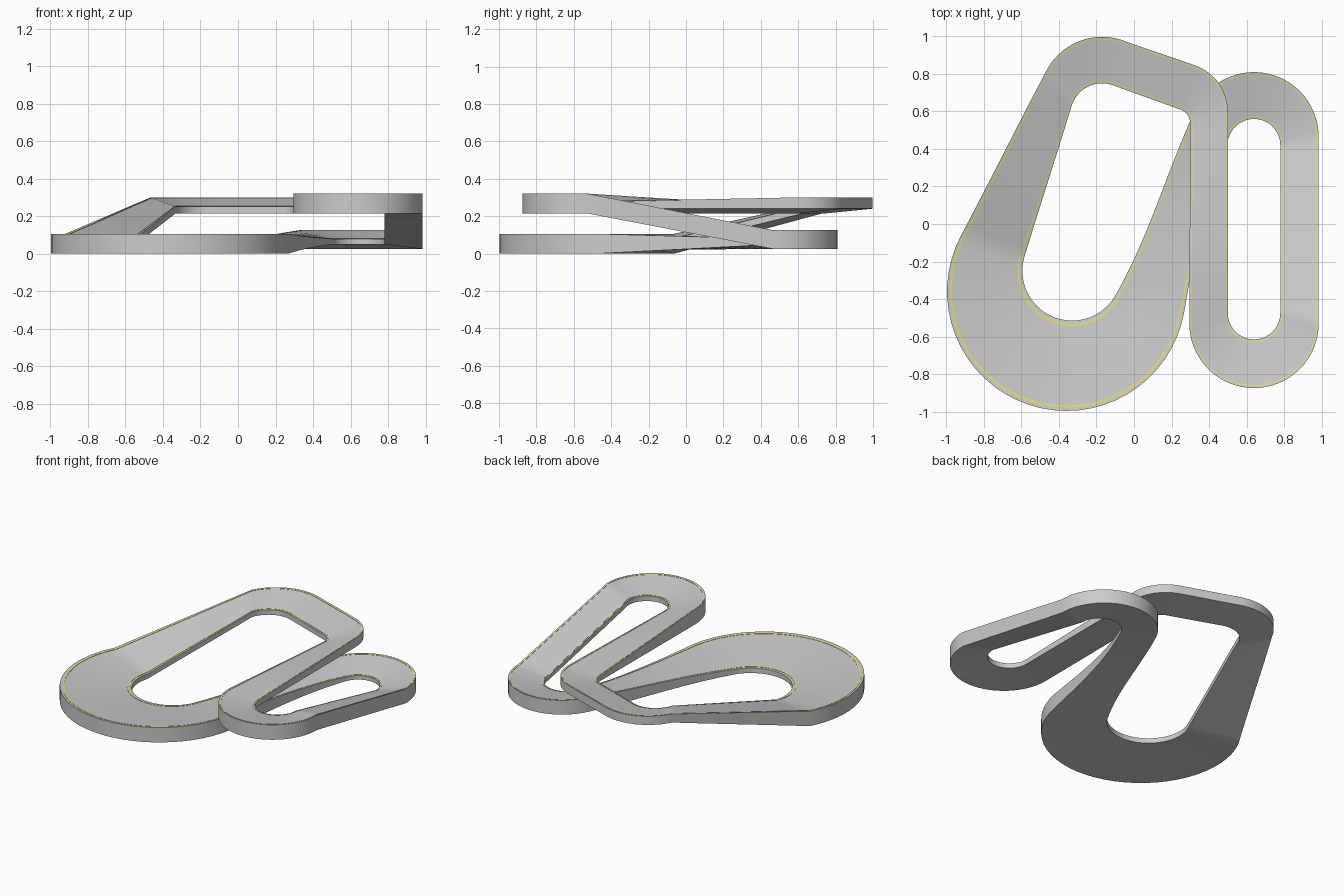
import bpy, bmesh
from math import radians, sin, cos
from mathutils import Vector

if "Cube" in bpy.data.objects:
    bpy.data.objects.remove(bpy.data.objects["Cube"])

# Turns in driving order: turn direction (+1 = left turn), then outer and inner edge as
# (centre x, centre y, radius, start angle, end angle, bottom z, top z)
TURNS = [
    (1, (-0.36, -0.36, 0.637, 152, 350, 0.0, 0.105), (-0.33, -0.25, 0.265, 163, 330, 0.02, 0.055)),
    (-1, (0.64, 0.465, 0.345, 155, 0, 0.025, 0.125), (0.64, 0.42, 0.14, 155, 0, 0.05, 0.078)),
    (-1, (0.64, -0.53, 0.345, 0, -180, 0.215, 0.32), (0.64, -0.475, 0.14, 0, -180, 0.24, 0.275)),
    (1, (0.24, 0.60, 0.26, 0, 70, 0.24, 0.30), (0.22, 0.535, 0.08, 0, 70, 0.215, 0.25)),
    (1, (-0.17, 0.663, 0.335, 70, 152, 0.24, 0.30), (-0.17, 0.58, 0.17, 70, 163, 0.215, 0.25)),
]
ARC, LINK = 32, 20


def arc(edge, sign):
    """Points (x, y, bottom, top) and headings along one edge of a turn."""
    cx, cy, r, a0, a1, zb, zt = edge
    pts, heads = [], []
    for i in range(ARC + 1):
        a = radians(a0 + (a1 - a0) * i / ARC)
        pts.append(Vector((cx + r * cos(a), cy + r * sin(a), zb, zt)))
        heads.append(Vector((-sin(a), cos(a), 0, 0)) * sign)
    return pts, heads


def link(p, hp, q, hq):
    """Smooth connection between two turns, heights changing linearly."""
    d = (q.xy - p.xy).length
    out = []
    for i in range(1, LINK):
        t = i / LINK
        s = t * t * (3 - 2 * t)
        v = p.lerp(q, s) + hp * d * t * (1 - t) ** 2 - hq * d * t * t * (1 - t)
        z = p.lerp(q, t)
        out.append(Vector((v.x, v.y, z.z, z.w)))
    return out


def edge_line(side):
    """Closed edge of the track: side +1 = right edge, -1 = left edge."""
    arcs = [arc(o if sign == side else i, sign) for sign, o, i in TURNS]
    line = []
    for k, (pts, heads) in enumerate(arcs):
        nxt, nheads = arcs[(k + 1) % len(arcs)]
        line += pts + link(pts[-1], heads[-1], nxt[0], nheads[0])
    return line


def sweep(name, sections, closed, color=None):
    """Skin a closed loop of cross-sections."""
    bm = bmesh.new()
    rings = [[bm.verts.new(c) for c in s] for s in sections]
    m = len(rings[0])
    for i, a in enumerate(rings):
        b = rings[(i + 1) % len(rings)]
        for j in range(m if closed else m - 1):
            k = (j + 1) % m
            bm.faces.new((a[j], a[k], b[k], b[j]))
    bmesh.ops.recalc_face_normals(bm, faces=bm.faces)
    me = bpy.data.meshes.new(name)
    bm.to_mesh(me)
    bm.free()
    ob = bpy.data.objects.new(name, me)
    bpy.context.collection.objects.link(ob)
    if color:
        mat = bpy.data.materials.new(name)
        mat.diffuse_color = color
        mat.use_nodes = True
        mat.node_tree.nodes["Principled BSDF"].inputs["Base Color"].default_value = mat.diffuse_color
        me.materials.append(mat)
    bpy.ops.object.select_all(action='DESELECT')
    ob.select_set(True)
    bpy.context.view_layer.objects.active = ob
    bpy.ops.object.shade_smooth_by_angle(angle=radians(30))
    return ob


left, right = edge_line(-1), edge_line(1)


def top(l, r, f, dz=0.0):
    v = l.lerp(r, f)
    return Vector((v.x, v.y, v.w + dz))


# Banked road slab, crossing over itself
sweep("road_slab", [[l.xyz, top(l, r, 0), top(l, r, 1), r.xyz]
                    for l, r in zip(left, right)], True)

# Yellow border stripes, proportional to the road width
for name, f0, f1 in (("left_stripe", 0.035, 0.062), ("right_stripe", 0.938, 0.965)):
    sweep(name, [[top(l, r, f0, -0.002), top(l, r, f0, 0.002), top(l, r, f1, 0.002), top(l, r, f1, -0.002)]
                 for l, r in zip(left, right)], True, (0.8, 0.72, 0.2, 1))
